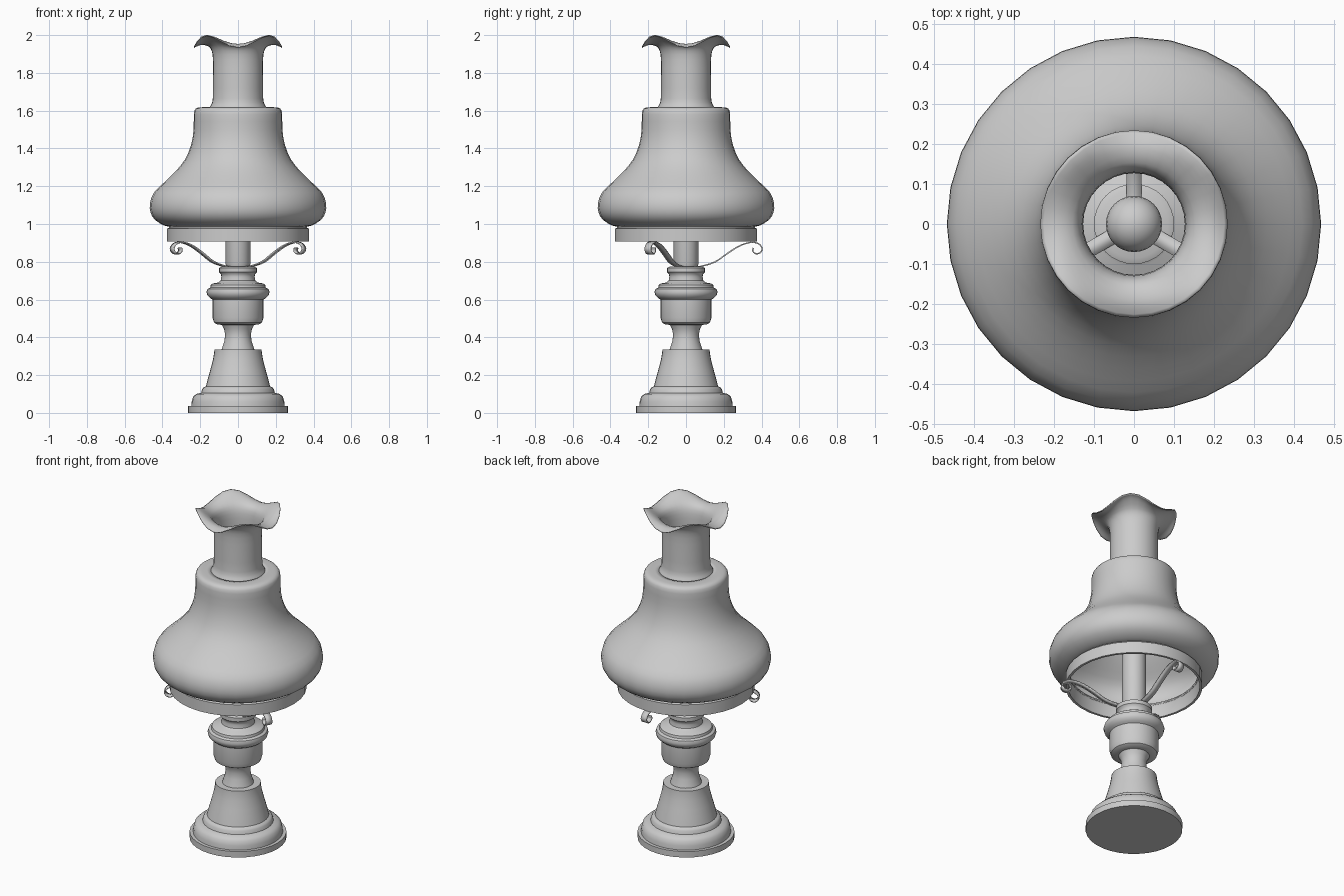
import bpy, bmesh
from math import sin, cos, pi, radians
from mathutils import Vector, Matrix

if "Cube" in bpy.data.objects:
    bpy.data.objects.remove(bpy.data.objects["Cube"])

SEG = 32


def finish(bm, name, thickness=0, angle=40):
    bmesh.ops.remove_doubles(bm, verts=bm.verts, dist=1e-5)
    bmesh.ops.recalc_face_normals(bm, faces=bm.faces)
    me = bpy.data.meshes.new(name)
    bm.to_mesh(me)
    bm.free()
    ob = bpy.data.objects.new(name, me)
    bpy.context.collection.objects.link(ob)
    if thickness:
        mod = ob.modifiers.new("thickness", 'SOLIDIFY')
        mod.thickness = thickness
        mod.offset = 0
    bpy.ops.object.select_all(action='DESELECT')
    bpy.context.view_layer.objects.active = ob
    ob.select_set(True)
    bpy.ops.object.shade_smooth_by_angle(angle=radians(angle))
    return ob


def smooth_path(pts, n=3):
    """Catmull-Rom curve through the points."""
    p = [Vector(q) for q in pts]
    p = [2 * p[0] - p[1]] + p + [2 * p[-1] - p[-2]]
    out = []
    for a, b, c, d in zip(p, p[1:], p[2:], p[3:]):
        for i in range(n):
            t = i / n
            out.append(0.5 * (2 * b + (c - a) * t + (2 * a - 5 * b + 4 * c - d) * t * t
                              + (3 * b - a - 3 * c + d) * t ** 3))
    return out + [p[-2]]


def lathe(name, profile, thickness=0, angle=40):
    """Revolve (radius, z, wave height) rows around z; four waves per turn."""
    bm = bmesh.new()
    rows = []
    for q in profile:
        r, z = q[0], q[1]
        w = q[2] if len(q) > 2 else 0
        rows.append([bm.verts.new((r * cos(a), r * sin(a), z - w * cos(4 * a)))
                     for a in (2 * pi * i / SEG for i in range(SEG))])
    for lo, hi in zip(rows, rows[1:]):
        for i in range(SEG):
            j = (i + 1) % SEG
            bm.faces.new((lo[i], lo[j], hi[j], hi[i]))
    return finish(bm, name, thickness, angle)


# Stepped, bell-shaped foot
lathe("foot", [(0, 0), (.266, 0), (.266, .036), (.247, .036), (.245, .06), (.238, .085),
               (.222, .1), (.195, .106), (.19, .125), (.183, .135), (.17, .14), (.16, .18),
               (.146, .23), (.133, .28), (.126, .32), (.125, .336), (.085, .336)])

# Waisted stem with the font body and collar
lathe("stem", [(.088, .33), (.084, .345), (.072, .38), (.068, .415), (.074, .445), (.085, .466),
               (.11, .468), (.127, .478), (.135, .505), (.135, .60), (.148, .608), (.162, .622),
               (.167, .64), (.162, .656), (.147, .663), (.144, .678), (.134, .685), (.105, .69),
               (.092, .70), (.088, .72), (.09, .735), (.1, .745), (.1, .768), (.085, .775),
               (0, .775)])

# Burner tube and round bulb
lathe("burner_tube", [(.05, .77), (.06, .772), (.066, .79), (.066, 1.17), (0, 1.17)])
lathe("bulb", [(.07 * sin(pi * i / 12), 1.2 - .07 * cos(pi * i / 12)) for i in range(13)])

# Ring that carries the shade
lathe("shade_ring", [(.362, .907), (.376, .907), (.376, .976), (.364, .979), (.364, .995),
                     (.352, .995), (.362, .976), (.362, .907)])

# Bell shade
lathe("shade", smooth_path([(.355, .988), (.39, .995), (.435, 1.022), (.46, 1.06), (.463, 1.11),
                            (.442, 1.165), (.39, 1.217), (.33, 1.275), (.278, 1.34),
                            (.245, 1.42), (.232, 1.5), (.231, 1.58), (.222, 1.608),
                            (.195, 1.615), (.145, 1.615)], 2), .006)

# Chimney with ruffled lip
lathe("chimney", smooth_path([(.15, 1.612, 0), (.139, 1.632, 0), (.131, 1.665, 0), (.13, 1.78, 0),
                              (.13, 1.87, 0), (.137, 1.918, 0), (.155, 1.946, .004),
                              (.19, 1.965, .014), (.215, 1.969, .025), (.233, 1.967, .032)], 2),
      .005)

# Three scrolled strap arms
path = smooth_path([(.03, .772), (.08, .776), (.155, .80), (.22, .845), (.285, .885), (.345, .903),
                    (.385, .895), (.403, .87), (.392, .848), (.37, .843), (.353, .857),
                    (.356, .874)], 3)
for k in range(3):
    bm = bmesh.new()
    pairs = [(bm.verts.new((-.019, y, z)), bm.verts.new((.019, y, z))) for y, z in path]
    for (a, b), (c, d) in zip(pairs, pairs[1:]):
        bm.faces.new((a, b, d, c))
    bmesh.ops.rotate(bm, verts=bm.verts, matrix=Matrix.Rotation(k * 2 * pi / 3, 3, 'Z'))
    finish(bm, f"strap_arm_{k + 1}", .007, 50)
